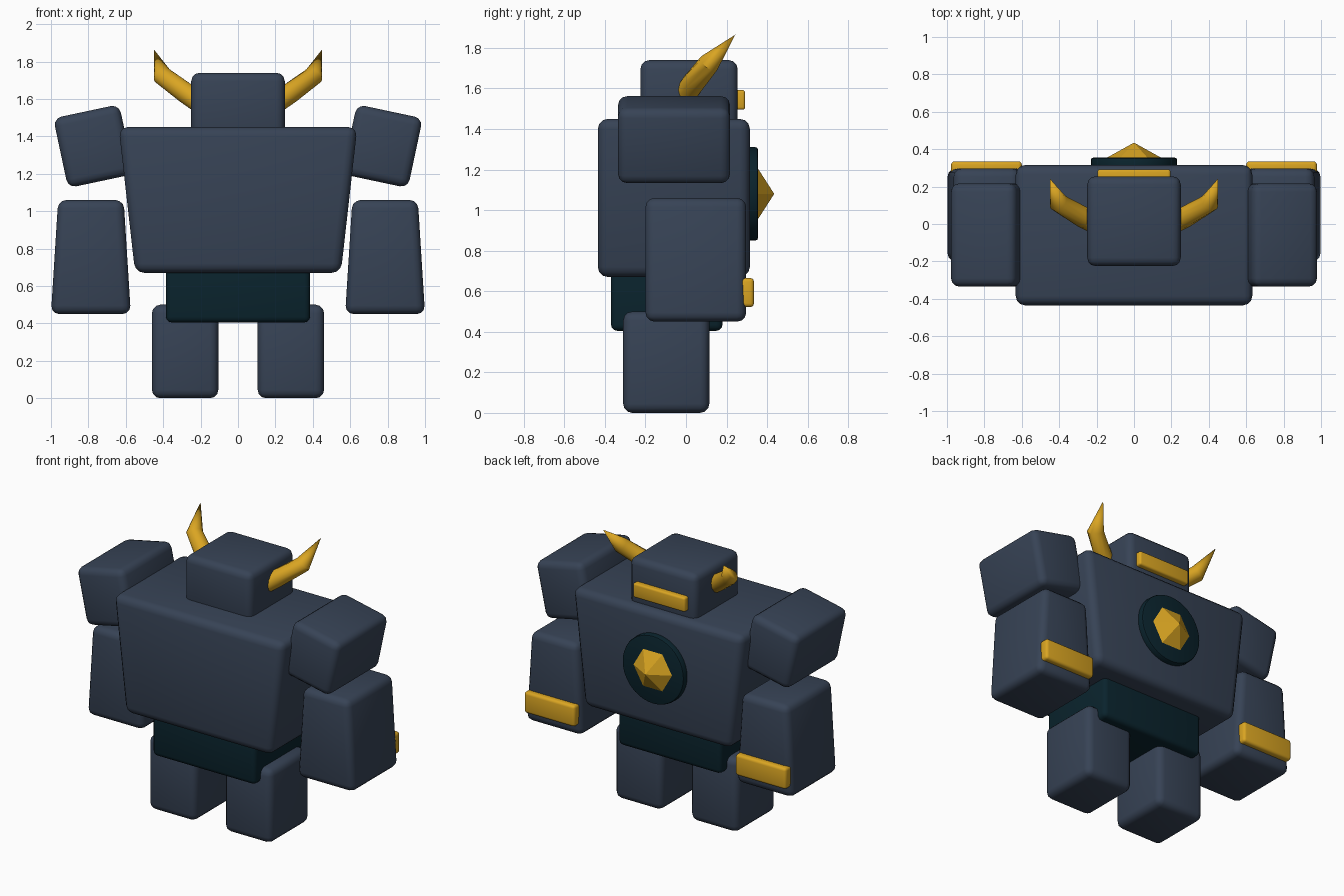
import bpy, bmesh, math
from mathutils import Vector, Matrix

cube = bpy.data.objects.get("Cube")
if cube:
    bpy.data.objects.remove(cube, do_unlink=True)


def material(name, color):
    m = bpy.data.materials.new(name)
    m.use_nodes = True
    m.diffuse_color = (*color, 1)
    bsdf = next(n for n in m.node_tree.nodes if n.type == 'BSDF_PRINCIPLED')
    bsdf.inputs["Base Color"].default_value = (*color, 1)
    return m


SLATE = material("slate stone", (0.038, 0.056, 0.092))
DARK = material("dark teal", (0.003, 0.017, 0.026))
GOLD = material("gold", (0.70, 0.376, 0.016))


def finish(bm, name, mat, smooth=True):
    bmesh.ops.recalc_face_normals(bm, faces=bm.faces[:])
    mesh = bpy.data.meshes.new(name)
    bm.to_mesh(mesh)
    bm.free()
    mesh.materials.append(mat)
    obj = bpy.data.objects.new(name, mesh)
    bpy.context.collection.objects.link(obj)
    if smooth:
        bpy.ops.object.select_all(action='DESELECT')
        obj.select_set(True)
        bpy.context.view_layer.objects.active = obj
        bpy.ops.object.shade_smooth_by_angle(angle=math.radians(40))
    return obj


def block(name, mat, x, y, z, bevel=0.045, top=1.0, tilt=0.0):
    """Rounded box from (min, max) ranges; top scales the upper width, tilt turns it about y."""
    lo, hi = Vector((x[0], y[0], z[0])), Vector((x[1], y[1], z[1]))
    size, centre = hi - lo, (lo + hi) / 2
    bm = bmesh.new()
    bmesh.ops.create_cube(bm, size=1)
    for v in bm.verts:
        if v.co.z > 0:
            v.co.x *= top
        v.co = Vector(a * b for a, b in zip(v.co, size))
    bmesh.ops.bevel(bm, geom=bm.edges[:], offset=bevel, segments=3,
                    profile=0.5, affect='EDGES')
    turn = Matrix.Rotation(math.radians(tilt), 4, 'Y')
    bmesh.ops.transform(bm, matrix=Matrix.Translation(centre) @ turn, verts=bm.verts[:])
    return finish(bm, name, mat)


def cone_y(name, mat, r1, r2, y0, y1, z, sides, bevel=0.0, smooth=True):
    """Cone or disc pointing along +y."""
    bm = bmesh.new()
    bmesh.ops.create_cone(bm, cap_ends=True, segments=sides, radius1=r1, radius2=r2,
                          depth=y1 - y0)
    if bevel:
        rim = [e for e in bm.edges if abs(e.verts[0].co.z - e.verts[1].co.z) < 1e-5]
        bmesh.ops.bevel(bm, geom=rim, offset=bevel, segments=2, profile=0.5, affect='EDGES')
    # a half step keeps a pair of corners on the x axis
    spin = Matrix.Rotation(math.pi / 2, 4, 'Z')
    place = Matrix.Translation((0, (y0 + y1) / 2, z)) @ Matrix.Rotation(-math.pi / 2, 4, 'X')
    bmesh.ops.transform(bm, matrix=place @ spin, verts=bm.verts[:])
    return finish(bm, name, mat, smooth)


def horn(name, side, path, sides=12):
    """Tapered round tube along (point, radius) steps, ending in a point."""
    bm = bmesh.new()
    pts = [Vector((side * p[0], p[1], p[2])) for p, r in path]
    rings = []
    for i, (p, (_, r)) in enumerate(zip(pts[:-1], path)):
        direction = (pts[i + 1] - pts[max(i - 1, 0)]).normalized()
        u = direction.cross(Vector((0, 0, 1))).normalized()
        w = direction.cross(u)
        angles = [math.tau * k / sides for k in range(sides)]
        rings.append([bm.verts.new(p + r * (math.cos(a) * u + math.sin(a) * w))
                      for a in angles])
    tip = bm.verts.new(pts[-1])
    bm.faces.new(rings[0])
    for k in range(sides):
        n = (k + 1) % sides
        for a, b in zip(rings, rings[1:]):
            bm.faces.new((a[k], a[n], b[n], b[k]))
        bm.faces.new((rings[-1][k], rings[-1][n], tip))
    return finish(bm, name, GOLD)


# Trunk and head
block("torso", SLATE, (-0.55, 0.55), (-0.435, 0.315), (0.67, 1.45), 0.05, top=1.16)
block("pelvis", DARK, (-0.385, 0.385), (-0.37, 0.18), (0.405, 0.75), 0.03)
block("head", SLATE, (-0.25, 0.25), (-0.225, 0.255), (1.38, 1.74))
block("head_plate", GOLD, (-0.195, 0.195), (0.22, 0.292), (1.495, 1.592), 0.013)

# Medallion with faceted gem
cone_y("medallion", DARK, 0.23, 0.23, 0.27, 0.355, 1.08, 40, bevel=0.012)
cone_y("gem", GOLD, 0.16, 0.0, 0.346, 0.435, 1.08, 6, smooth=False)

# Limbs and horns on both sides
HORN = [((0.20, 0.0, 1.575), 0.056), ((0.27, 0.035, 1.625), 0.057),
        ((0.405, 0.115, 1.725), 0.052), ((0.45, 0.243, 1.865), 0)]
for label, s in (("left", 1), ("right", -1)):
    def span(a, b):
        return sorted((s * a, s * b))
    block(label + "_leg", SLATE, span(0.105, 0.46), (-0.31, 0.115), (0, 0.5))
    block(label + "_forearm", SLATE, span(0.573, 1.0), (-0.2, 0.297), (0.45, 1.06), top=0.82)
    block(label + "_wrist_band", GOLD, span(0.6, 0.978), (0.265, 0.335), (0.522, 0.665), 0.018)
    block(label + "_shoulder", SLATE, span(0.592, 0.952), (-0.335, 0.217), (1.157, 1.538),
          tilt=12 * s)
    horn(label + "_horn", s, HORN)
